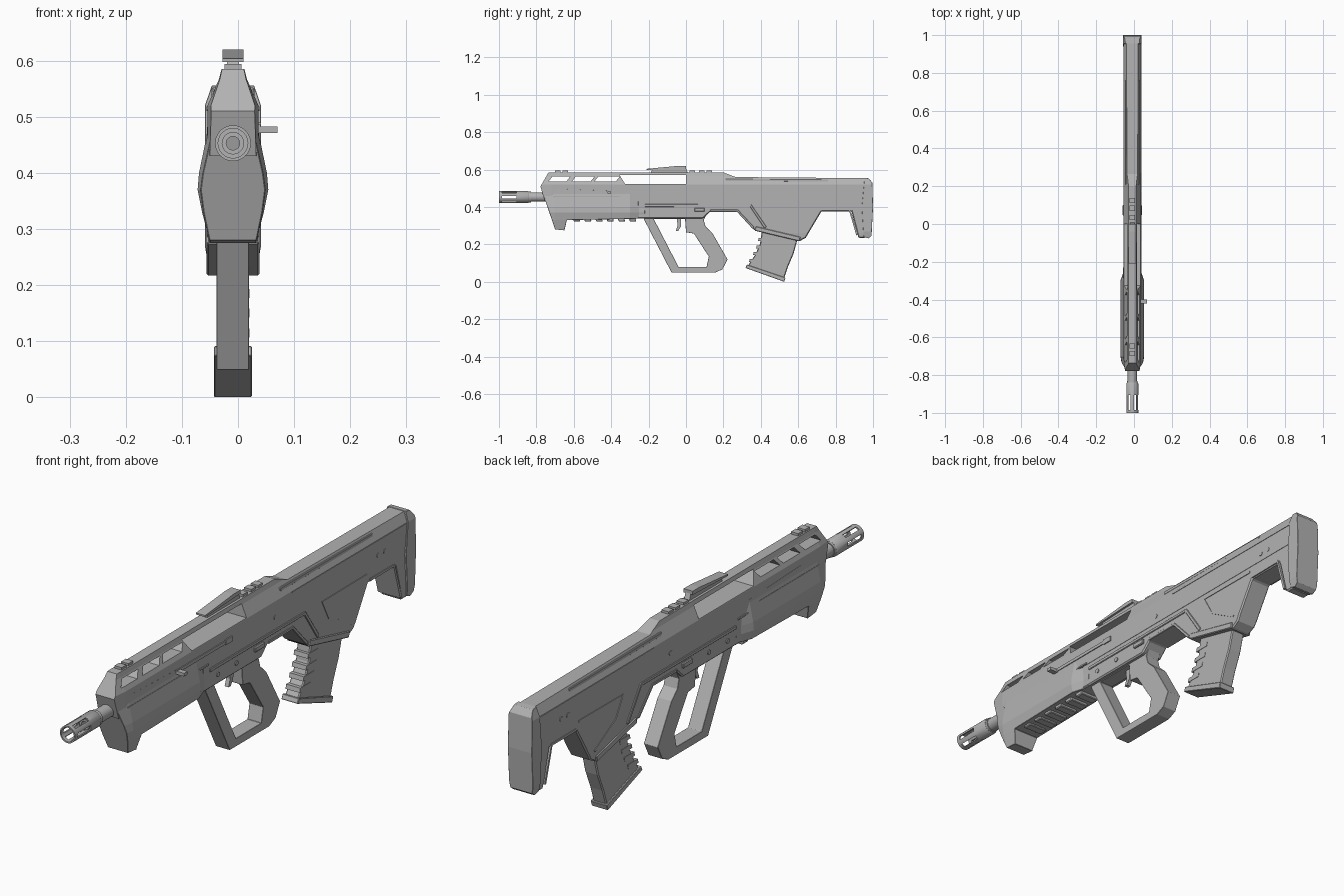
import bpy, bmesh, math
from mathutils import Vector, Matrix

if "Cube" in bpy.data.objects:
    bpy.data.objects.remove(bpy.data.objects["Cube"])

CX = -0.009  # body centre line (the side handle shifts the bounds)
grey = bpy.data.materials.new("matte grey")
grey.diffuse_color = (0.45, 0.45, 0.45, 1)
grey.use_nodes = True
grey.node_tree.nodes["Principled BSDF"].inputs["Base Color"].default_value = grey.diffuse_color


def interp(table, v):
    if v <= table[0][0]:
        return table[0][1]
    for (a, fa), (b, fb) in zip(table, table[1:]):
        if v <= b:
            return fa + (fb - fa) * (v - a) / (b - a)
    return table[-1][1]


def add(name, bm, bevel=0.0, smooth=False):
    bmesh.ops.recalc_face_normals(bm, faces=bm.faces)
    me = bpy.data.meshes.new(name)
    bm.to_mesh(me)
    bm.free()
    me.materials.append(grey)
    ob = bpy.data.objects.new(name, me)
    bpy.context.collection.objects.link(ob)
    if smooth:
        bpy.context.view_layer.objects.active = ob
        ob.select_set(True)
        bpy.ops.object.shade_smooth_by_angle(angle=math.radians(35))
        ob.select_set(False)
    if bevel:
        m = ob.modifiers.new("edge", 'BEVEL')
        m.width, m.segments, m.limit_method = bevel, 1, 'ANGLE'
        m.angle_limit = math.radians(35)
    return ob


def slab(name, profile, width, taper=None, bevel=0.0, cx=CX):
    """Side profile (y, z) thickened along x; half width is a number or a table over z."""
    table = width if isinstance(width, list) else [(0, width)]
    bm = bmesh.new()
    rings = [[bm.verts.new((s, y, z)) for y, z in profile] for s in (-1, 1)]
    n = len(profile)
    bm.faces.new(rings[0])
    bm.faces.new(rings[1])
    for i in range(n):
        j = (i + 1) % n
        bm.faces.new((rings[0][i], rings[0][j], rings[1][j], rings[1][i]))
    cuts = [((0, 0, z), (0, 0, 1)) for z, _ in table] if len(table) > 1 else []
    cuts += [((0, y, 0), (0, 1, 0)) for y, _ in taper or []]
    for co, no in cuts:
        geom = bm.verts[:] + bm.edges[:] + bm.faces[:]
        bmesh.ops.bisect_plane(bm, geom=geom, dist=1e-5, plane_co=co, plane_no=no)
    for v in bm.verts:
        h = interp(table, v.co.z) * (interp(taper, v.co.y) if taper else 1)
        v.co.x = cx + v.co.x * h
    return add(name, bm, bevel)


def rect(y0, y1, z0, z1, lean=0.0):
    return [(y0, z0), (y1, z0), (y1 + lean, z1), (y0 + lean, z1)]


def strip(path, w):
    """Outline of a band of width w that follows a path."""
    p = [Vector(q) for q in path]
    left, right = [], []
    for i, q in enumerate(p):
        d1 = (q - p[i - 1]).normalized() if i else None
        d2 = (p[i + 1] - q).normalized() if i < len(p) - 1 else d1
        d = ((d1 or d2) + d2).normalized()
        nrm = Vector((-d.y, d.x)) * (w / 2)
        left.append(tuple(q + nrm))
        right.append(tuple(q - nrm))
    return left + right[::-1]


def cut(ob, cutters):
    bpy.context.view_layer.objects.active = ob
    for c in cutters:
        m = ob.modifiers.new("cut", 'BOOLEAN')
        m.operation, m.object, m.solver = 'DIFFERENCE', c, 'EXACT'
        bpy.ops.object.modifier_move_to_index(modifier=m.name, index=0)
        bpy.ops.object.modifier_apply(modifier=m.name)
        bpy.data.objects.remove(c)


def lathe(name, profile, z=0.453, n=24):
    """Closed (y, r) outline turned around the barrel axis."""
    bm = bmesh.new()
    rings = [[bm.verts.new((CX + r * math.cos(t), y, z + r * math.sin(t))) for y, r in profile]
             for t in (2 * math.pi * k / n for k in range(n))]
    m = len(profile)
    for k in range(n):
        a, b = rings[k], rings[(k + 1) % n]
        for i in range(m):
            bm.faces.new((a[i], a[(i + 1) % m], b[(i + 1) % m], b[i]))
    return add(name, bm, smooth=True)


# upper frame with carry rail, side windows and the long opening
frame = slab("upper_frame", [(-.778, .51), (-.735, .585), (.2, .585), (.265, .56), (.96, .554),
                             (.96, .43), (-.755, .43)],
             [(.43, .0455), (.52, .0455), (.567, .025), (.59, .019)],
             taper=[(-.778, .85), (-.72, 1)])
windows = [slab("cutter", rect(y0, y1, .536, .562, .02), .2)
           for y0, y1 in ((-.735, -.64), (-.61, -.51), (-.49, -.375))]
windows.append(slab("cutter", [(-.325, .522), (0, .522), (0, .57), (-.355, .57)], .2))
cut(frame, windows)

# handguard with flared sides and front hand stop
slab("handguard", [(-.775, .50), (-.70, .28), (-.65, .275), (-.637, .33), (-.22, .338),
                   (-.22, .48), (-.74, .50)],
     [(.28, .042), (.33, .055), (.37, .063), (.40, .0605), (.47, .046), (.5, .0455)],
     taper=[(-.778, .78), (-.70, 1), (-.30, 1), (-.25, .72)], bevel=.003)
for k in range(6):
    slab("handguard_rib", rect(-.60 + k * .06, -.565 + k * .06, .322, .36, -.012), .04, bevel=.003)
slab("handguard_side_line", strip([(-.71, .455), (-.36, .455), (-.30, .435), (-.23, .435)], .006), .0495)

# lower body: receiver, magazine well and stock
slab("lower_body", [(-.26, .46), (-.26, .338), (.09, .338), (.13, .375), (.28, .375), (.366, .275),
                    (.607, .217), (.64, .235), (.725, .377), (.885, .377), (.922, .235),
                    (.96, .235), (.96, .46)],
     [(.21, .040), (.26, .044)], bevel=.005)
slab("magazine_well_lip", strip([(.37, .285), (.61, .228)], .024), .047, bevel=.003)
slab("receiver_trim", strip([(-.22, .408), (.345, .408), (.425, .29)], .014), .0475, bevel=.002)
slab("arch_trim", strip([(.13, .38), (.275, .38), (.36, .288)], .012), .047, bevel=.002)
slab("well_trim", strip([(.715, .41), (.45, .41), (.49, .335), (.62, .262)], .008), .0465)
slab("stock_leg_trim", strip([(.73, .385), (.875, .385), (.915, .25)], .010), .0465)
slab("stock_upper_rail", strip([(.21, .545), (.76, .541)], .014), .038, bevel=.002)
slab("stock_side_line", strip([(.27, .515), (.95, .513)], .006), .0475)
slab("selector", rect(.045, .10, .375, .395), .051, bevel=.003)
for y, z in ((-.06, .375), (-.17, .375), (.17, .46), (.78, .46), (.82, .46)):
    slab("pin", [(y + .009 * math.cos(a * math.pi / 4), z + .009 * math.sin(a * math.pi / 4))
                 for a in range(8)], .0475)

# butt pad
slab("butt_pad", [(.95, .24), (.94, .40), (.955, .556), (.978, .553), (.996, .53), (1, .40),
                  (.992, .245), (.975, .232)],
     [(.23, .043), (.27, .05), (.52, .05), (.555, .038)], bevel=.008)

# hand grip joined to the large trigger guard
grip = slab("grip_and_guard", [(-.225, .37), (-.225, .334), (-.0775, .05), (.158, .05), (.195, .067),
                               (.222, .12), (.14, .262), (.105, .295), (.095, .33), (.12, .38)],
            .029, bevel=.007)
cut(grip, [slab("cutter", [(-.172, .335), (-.04, .08), (.11, .08), (.122, .135), (.042, .258),
                           (0, .265), (-.005, .335)], .2)])
slab("trigger", [(-.05, .345), (-.025, .345), (-.027, .295), (-.042, .272), (-.055, .272),
                 (-.045, .30)], .008)

# curved magazine
slab("magazine", [(.41, .30), (.395, .20), (.37, .145), (.33, .085), (.525, .02), (.545, .08),
                  (.575, .15), (.605, .26)], .028, bevel=.004)
slab("magazine_base", [(.326, .092), (.318, .074), (.525, 0), (.532, .022)], .034, bevel=.002)
for y, z in ((.395, .225), (.384, .185), (.368, .150), (.347, .115)):
    slab("magazine_rib", rect(y - .010, y + .05, z - .008, z + .008, .004), .0295)

# top sight plate, its neck and rail teeth
slab("sight_plate", [(-.21, .598), (-.21, .604), (-.04, .62), (0, .62), (0, .606), (-.06, .604)], .019)
slab("sight_neck", [(-.19, .58), (-.18, .60), (0, .608), (.01, .58)], .011)
for y in (-.70, -.66, .02, .07, .11):
    slab("rail_tooth", rect(y, y + .028, .58, .594), .015)

# charging handle on the right side only
slab("charging_slot", rect(-.42, -.09, .474, .486), .003, cx=.037)
slab("charging_track_end", rect(-.13, -.09, .47, .49), .004, cx=.037)
slab("charging_handle", rect(-.42, -.40, .471, .483), .018, cx=.052)

# barrel and slotted muzzle
lathe("barrel", [(-.90, .012), (-.90, .020), (-.85, .020), (-.85, .0285), (-.83, .0285), (-.83, .025),
                 (-.74, .025), (-.74, .012)])
muzzle = lathe("muzzle", [(-1, .0265), (-1, .032), (-.845, .032), (-.84, .029), (-.84, .018),
                          (-.895, .018), (-.895, .0265)])
slots = []
for k in range(3):
    c = slab("cutter", rect(-.985, -.905, -.0075, .0075), .06, cx=0)
    c.data.transform(Matrix.Translation((CX, 0, .453)) @ Matrix.Rotation(math.pi * k / 3 + .02, 4, 'Y'))
    slots.append(c)
cut(muzzle, slots)
